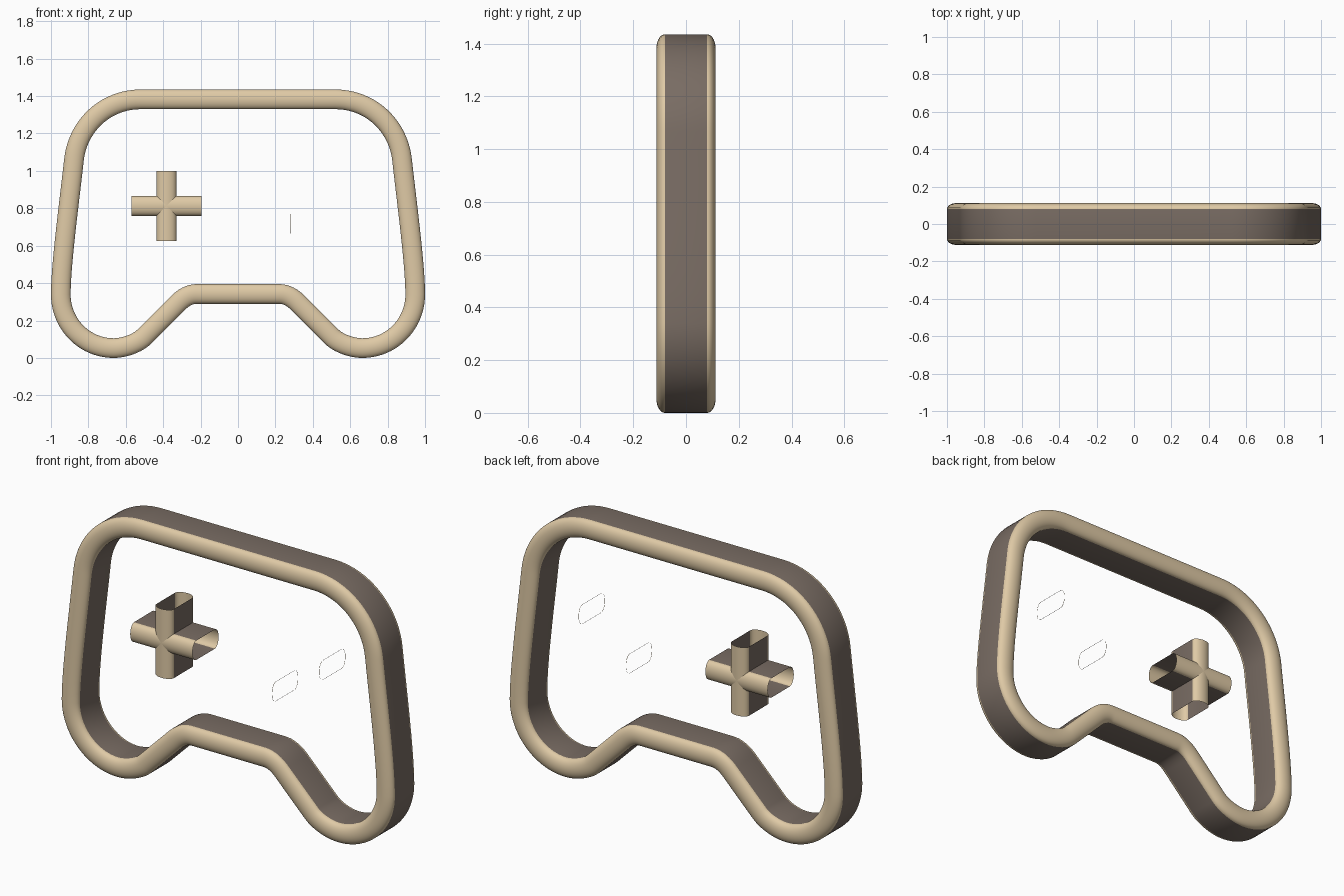
import bpy, bmesh, math
from mathutils import Vector
from mathutils.geometry import interpolate_bezier

if "Cube" in bpy.data.objects:
    bpy.data.objects.remove(bpy.data.objects["Cube"])

R, FLAT, CAP = 0.0525, 0.08, 0.032   # tube half width, half flat depth, cap depth


def material(name, colour):
    m = bpy.data.materials.new(name)
    m.diffuse_color = (*colour, 1)
    m.use_nodes = True
    m.node_tree.nodes["Principled BSDF"].inputs["Base Color"].default_value = m.diffuse_color
    return m


CAPS = material("tan_caps", (0.74, 0.59, 0.38))
WALLS = material("brown_walls", (0.19, 0.15, 0.125))

# Cross-section (offset in plane, depth): flat walls with rounded front and back
N = 14
PROFILE = []
for side in (-1, 1):
    for i in range(N + 1):
        a = math.pi * i / N
        PROFILE.append((-side * R * math.cos(a) * -1, side * (FLAT + CAP * math.sin(a))))


def sweep(name, paths, closed=False):
    """Sweep the cross-section along paths given as (x, z) points."""
    bm = bmesh.new()
    for path in paths:
        pts = [Vector(p) for p in path]
        n, rings = len(pts), []
        for i, p in enumerate(pts):
            before = pts[i - 1] if closed or i else p
            after = pts[(i + 1) % n] if closed or i < n - 1 else p
            t1, t2 = (p - before), (after - p)
            t = ((t1.normalized() if t1.length else Vector((0, 0)))
                 + (t2.normalized() if t2.length else Vector((0, 0)))).normalized()
            out = Vector((-t.y, t.x))
            rings.append([bm.verts.new((p.x + out.x * o, y, p.y + out.y * o))
                          for o, y in PROFILE])
        m = len(PROFILE)
        for i in range(n if closed else n - 1):
            a, b = rings[i], rings[(i + 1) % n]
            for j in range(m):
                k = (j + 1) % m
                f = bm.faces.new((a[j], a[k], b[k], b[j]))
                f.smooth = True
                f.material_index = 1 if j % (N + 1) == N else 0
    bmesh.ops.recalc_face_normals(bm, faces=bm.faces)
    me = bpy.data.meshes.new(name)
    bm.to_mesh(me)
    bm.free()
    me.materials.append(CAPS)
    me.materials.append(WALLS)
    ob = bpy.data.objects.new(name, me)
    bpy.context.collection.objects.link(ob)
    return ob


# Right half of the body outline as bezier spans: start, handle, handle, end, steps
SPANS = [
    ((0.52, 1.3825), (0.71, 1.3825), (0.857, 1.24), (0.877, 1.06), 20),
    ((0.877, 1.06), (0.90, 0.85), (0.9475, 0.50), (0.9475, 0.34), 10),
    ((0.9475, 0.34), (0.9475, 0.18), (0.82, 0.0525), (0.665, 0.0525), 20),
    ((0.665, 0.0525), (0.608, 0.0525), (0.536, 0.079), (0.503, 0.112), 10),
    ((0.324, 0.291), (0.296, 0.319), (0.262, 0.342), (0.22, 0.342), 10),
]
half = []
for a, h1, h2, b, steps in SPANS:
    for p in interpolate_bezier(Vector(a), Vector(h1), Vector(h2), Vector(b), steps + 1):
        q = (p[0], p[1])
        if not half or (Vector(q) - Vector(half[-1])).length > 1e-5:
            half.append(q)
outline = half + [(-x, z) for x, z in reversed(half)]
sweep("body_frame", [outline], closed=True)

# Direction pad: two crossing open tubes
cx, cz, arm = -0.3825, 0.8125, 0.1875
sweep("direction_pad", [[(cx - arm, cz), (cx, cz), (cx + arm, cz)],
                        [(cx, cz - arm), (cx, cz), (cx, cz + arm)]])

# Two buttons, each a hair-thin loop of the same cross-section
for name, x, z in (("lower_button", 0.283, 0.7165), ("upper_button", 0.567, 0.909)):
    sweep(name, [[(x - 0.001, z), (x + 0.001, z)]])
